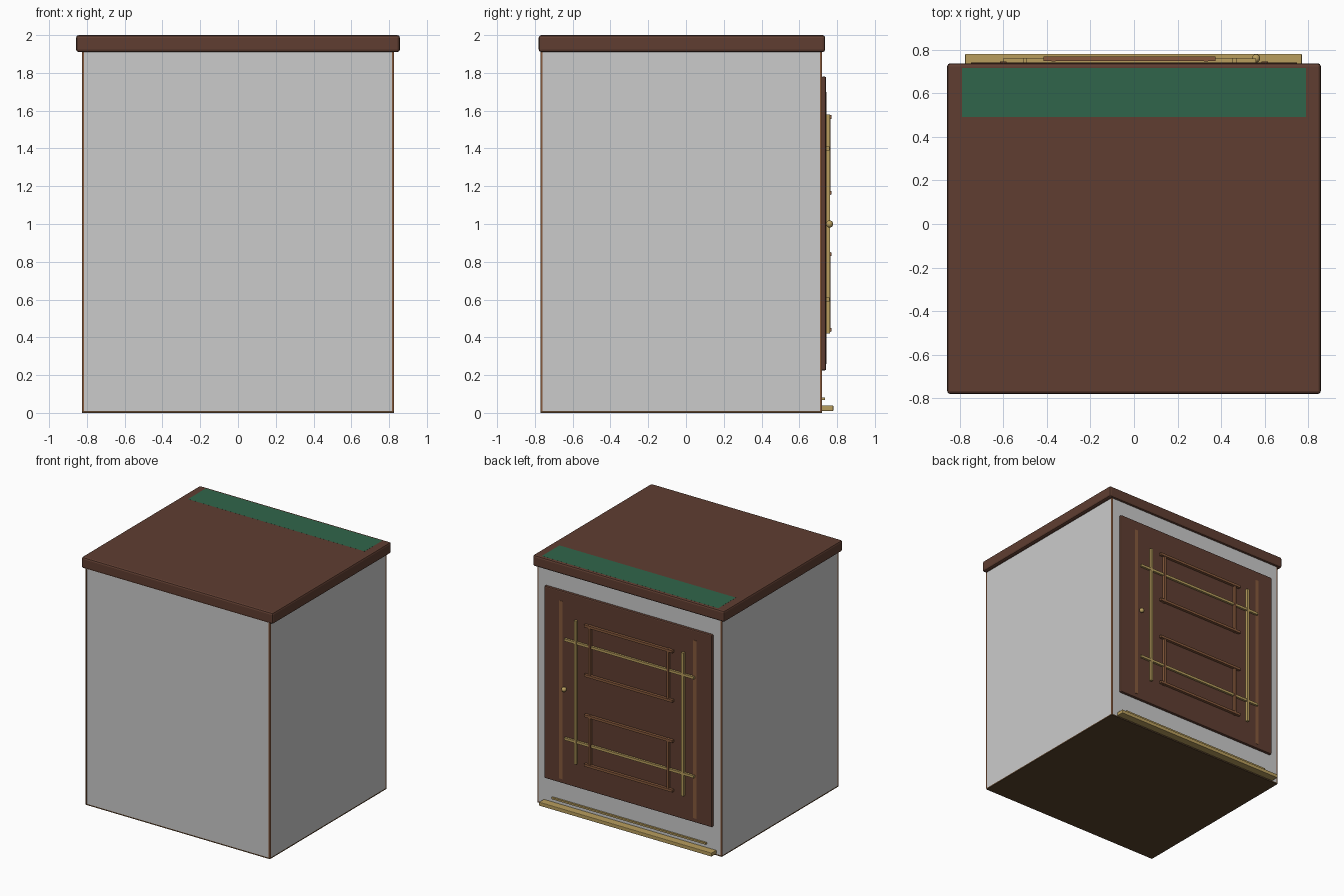
import bpy, bmesh

if "Cube" in bpy.data.objects:
    bpy.data.objects.remove(bpy.data.objects["Cube"])


def mat(name, rgb):
    m = bpy.data.materials.new(name)
    m.diffuse_color = (*rgb, 1)
    m.use_nodes = True
    m.node_tree.nodes["Principled BSDF"].inputs["Base Color"].default_value = m.diffuse_color
    return m


BROWN = mat("brown_wood", (0.115, 0.048, 0.031))
DARK = mat("dark_floor", (0.10, 0.055, 0.025))
GOLD = mat("gold", (0.48, 0.34, 0.11))
COPPER = mat("copper", (0.24, 0.10, 0.045))
GREEN = mat("green", (0.03, 0.13, 0.07))


def box(name, x, y, z, material=None, bevel=0, segments=2):
    """Box from (min, max) pairs along each axis."""
    bm = bmesh.new()
    bmesh.ops.create_cube(bm, size=1)
    for v in bm.verts:
        v.co = [r[0] + (c + 0.5) * (r[1] - r[0]) for c, r in zip(v.co, (x, y, z))]
    me = bpy.data.meshes.new(name)
    bm.to_mesh(me)
    bm.free()
    ob = bpy.data.objects.new(name, me)
    bpy.context.collection.objects.link(ob)
    if material:
        me.materials.append(material)
    if bevel:
        b = ob.modifiers.new("bevel", 'BEVEL')
        b.width, b.segments = bevel, segments
    return ob


def around(c, r):
    return (c - r, c + r)


# cabinet body, floor and roof slab
box("body", (-0.825, 0.825), (-0.77, 0.72), (0.01, 1.93))
box("floor", (-0.825, 0.825), (-0.77, 0.72), (0, 0.01), DARK)
box("roof_slab", (-0.857, 0.857), (-0.78, 0.737), (1.91, 2.0), BROWN, 0.014)
box("roof_inlay", (-0.79, 0.79), (0.49, 0.715), (1.97, 2.0004), GREEN)

# thin copper trims flush on the vertical corners
for i, x in enumerate((-0.82, 0.82)):
    for j, y in enumerate((-0.765, 0.715)):
        box(f"corner_trim_{i}{j}", around(x, 0.0054), around(y, 0.0054), (0.01, 1.91), COPPER)

# door panel on the rear with base ledge
box("door_panel", (-0.75, 0.75), (0.715, 0.742), (0.225, 1.78), BROWN, 0.008)
box("base_ledge", (-0.775, 0.77), (0.70, 0.78), (0.01, 0.04), GOLD, 0.004)
box("base_line", (-0.69, 0.69), (0.71, 0.735), (0.068, 0.082), GOLD)

# copper strips at the door sides
for i, x in enumerate((-0.6, 0.6)):
    box(f"door_strip_{i}", around(x, 0.014), (0.735, 0.745), (0.26, 1.70), COPPER)

# gold lattice
CX = -0.02
for i, s in enumerate((-1, 1)):
    box(f"gold_upright_{i}", around(CX + s * 0.48, 0.010), (0.74, 0.762), (0.42, 1.58), GOLD)
    box(f"gold_rail_{i}", around(CX, 0.58), (0.74, 0.759), around(1 + s * 0.40, 0.010), GOLD)

# two copper frames
for i, zc in enumerate((0.64, 1.366)):
    for j, s in enumerate((-1, 1)):
        box(f"frame_{i}_rail_{j}", around(CX, 0.395), (0.747, 0.769), around(zc + s * 0.20, 0.010), COPPER)
        box(f"frame_{i}_stile_{j}", around(CX + s * 0.35, 0.009), (0.745, 0.766), around(zc, 0.212), COPPER)

# door knob
bpy.ops.mesh.primitive_uv_sphere_add(segments=20, ring_count=12, radius=0.019, location=(0.56, 0.76, 1.0))
knob = bpy.context.object
knob.name = "door_knob"
knob.data.materials.append(GOLD)
bpy.ops.object.shade_smooth()
